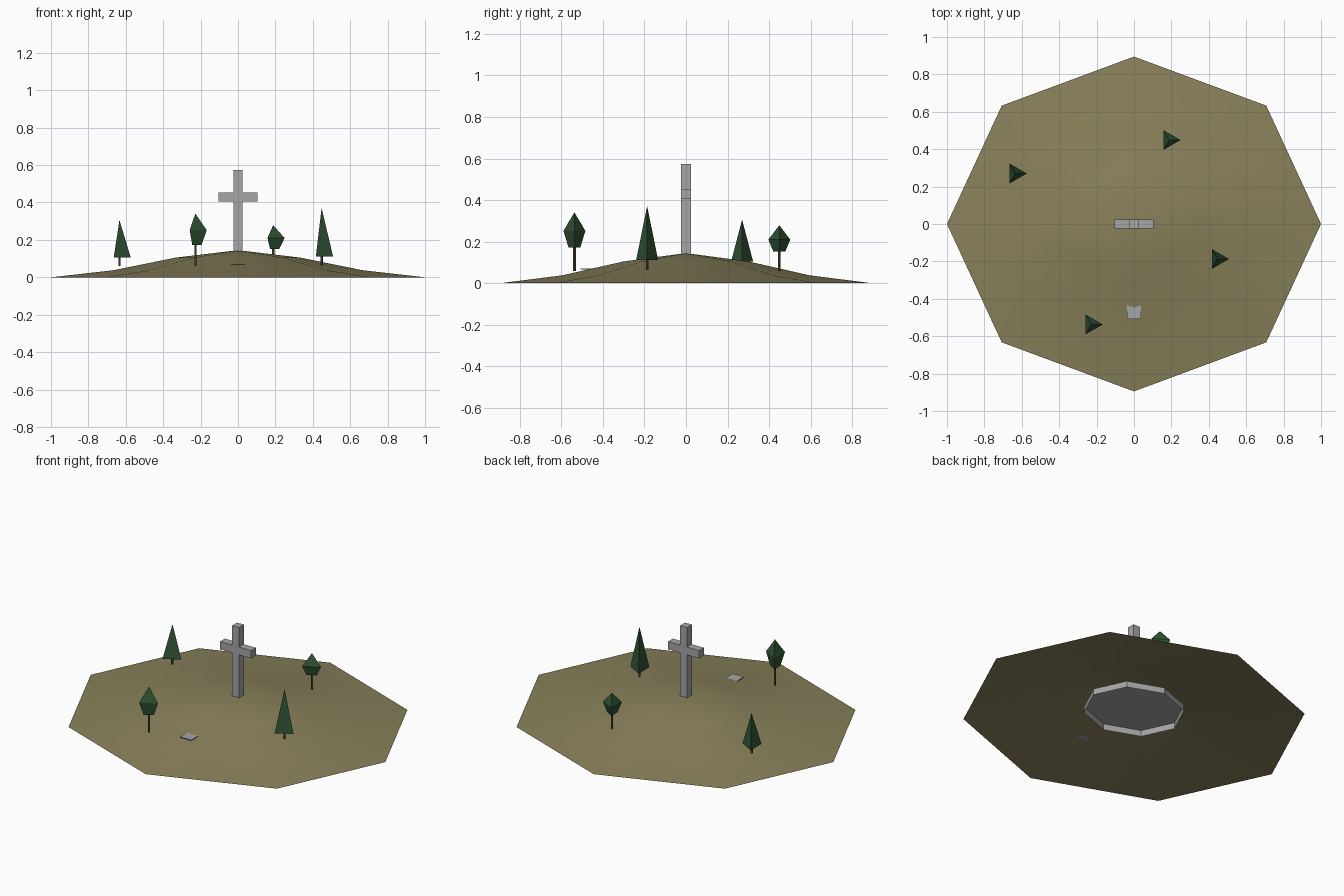
import bpy
import bmesh
from math import cos, sin, tau

if "Cube" in bpy.data.objects:
    bpy.data.objects.remove(bpy.data.objects["Cube"], do_unlink=True)


def material(name, rgb):
    mat = bpy.data.materials.new(name)
    mat.use_nodes = True
    color = (*rgb, 1)
    mat.diffuse_color = color
    bsdf = mat.node_tree.nodes["Principled BSDF"]
    bsdf.inputs["Base Color"].default_value = color
    bsdf.inputs["Roughness"].default_value = 0.9
    return mat


GRASS = material("dry grass", (0.25, 0.22, 0.105))
STONE = material("grey stone", (0.38, 0.38, 0.38))
LEAF = material("dark green", (0.03, 0.085, 0.034))
BARK = material("brown bark", (0.09, 0.06, 0.025))


def finish(name, bm, mat, smooth=False):
    mesh = bpy.data.meshes.new(name)
    bm.to_mesh(mesh)
    bm.free()
    mesh.materials.append(mat)
    for face in mesh.polygons:
        face.use_smooth = smooth
    obj = bpy.data.objects.new(name, mesh)
    bpy.context.collection.objects.link(obj)
    return obj


def loft(name, profile, sides, mat, at=(0, 0), squash=1, base=True, smooth=False):
    """Stack rings of (radius, height) from bottom to top; radius 0 is a tip."""
    bm = bmesh.new()
    rings = []
    for radius, z in profile:
        count = sides if radius else 1
        rings.append([bm.verts.new((at[0] + radius * cos(tau * i / sides),
                                    at[1] + radius * squash * sin(tau * i / sides), z))
                      for i in range(count)])
    for low, high in zip(rings, rings[1:]):
        for i in range(sides):
            j = (i + 1) % sides
            if len(high) == 1:
                bm.faces.new((low[i], low[j], high[0]))
            else:
                bm.faces.new((low[i], low[j], high[j], high[i]))
    if len(rings[-1]) > 1:
        bm.faces.new(rings[-1])
    if base:
        bm.faces.new(rings[0][::-1])
    return finish(name, bm, mat, smooth)


# Hill: open underneath, with a hidden stone footing inside
loft("hill", [(1, 0), (0.665, 0.038), (0.335, 0.105), (0, 0.145)], 8, GRASS,
     squash=0.895, base=False, smooth=True)
loft("footing", [(0.293, 0.03), (0.293, 0.068)], 8, STONE, squash=0.895, base=False)

# Stone cross: half outline mirrored, then extruded in depth
half = [(0.023, 0.1), (0.023, 0.405), (0.105, 0.405),
        (0.105, 0.453), (0.023, 0.453), (0.023, 0.573)]
outline = half + [(-x, z) for x, z in reversed(half)]
bm = bmesh.new()
front = bm.faces.new([bm.verts.new((x, -0.023, z)) for x, z in outline])
extruded = bmesh.ops.extrude_face_region(bm, geom=[front], use_keep_orig=True)
back = [v for v in extruded["geom"] if isinstance(v, bmesh.types.BMVert)]
bmesh.ops.translate(bm, verts=back, vec=(0, 0.046, 0))
bmesh.ops.recalc_face_normals(bm, faces=bm.faces)
finish("stone_cross", bm, STONE)

# Flat marker stone, partly sunk in the slope
bm = bmesh.new()
bmesh.ops.create_cube(bm, size=1)
bmesh.ops.scale(bm, verts=bm.verts, vec=(0.075, 0.075, 0.005))
bmesh.ops.translate(bm, verts=bm.verts, vec=(0, -0.47, 0.069))
finish("marker_stone", bm, STONE)


# Trees: three-sided crowns on thin trunks
def tree(name, at, foot, crown):
    loft(name + "_trunk", [(0.007, foot), (0.007, crown[0][1] + 0.01)], 5, BARK, at)
    loft(name + "_crown", crown, 3, LEAF, at)


tree("left_pine", (-0.634, 0.27), 0.06, [(0.061, 0.105), (0, 0.306)])
tree("right_pine", (0.447, -0.187), 0.067, [(0.061, 0.112), (0, 0.371)])
tree("back_tree", (0.188, 0.449), 0.06, [(0.033, 0.152), (0.061, 0.21), (0, 0.279)])
tree("front_tree", (-0.228, -0.537), 0.06, [(0.033, 0.173), (0.061, 0.252), (0, 0.341)])
